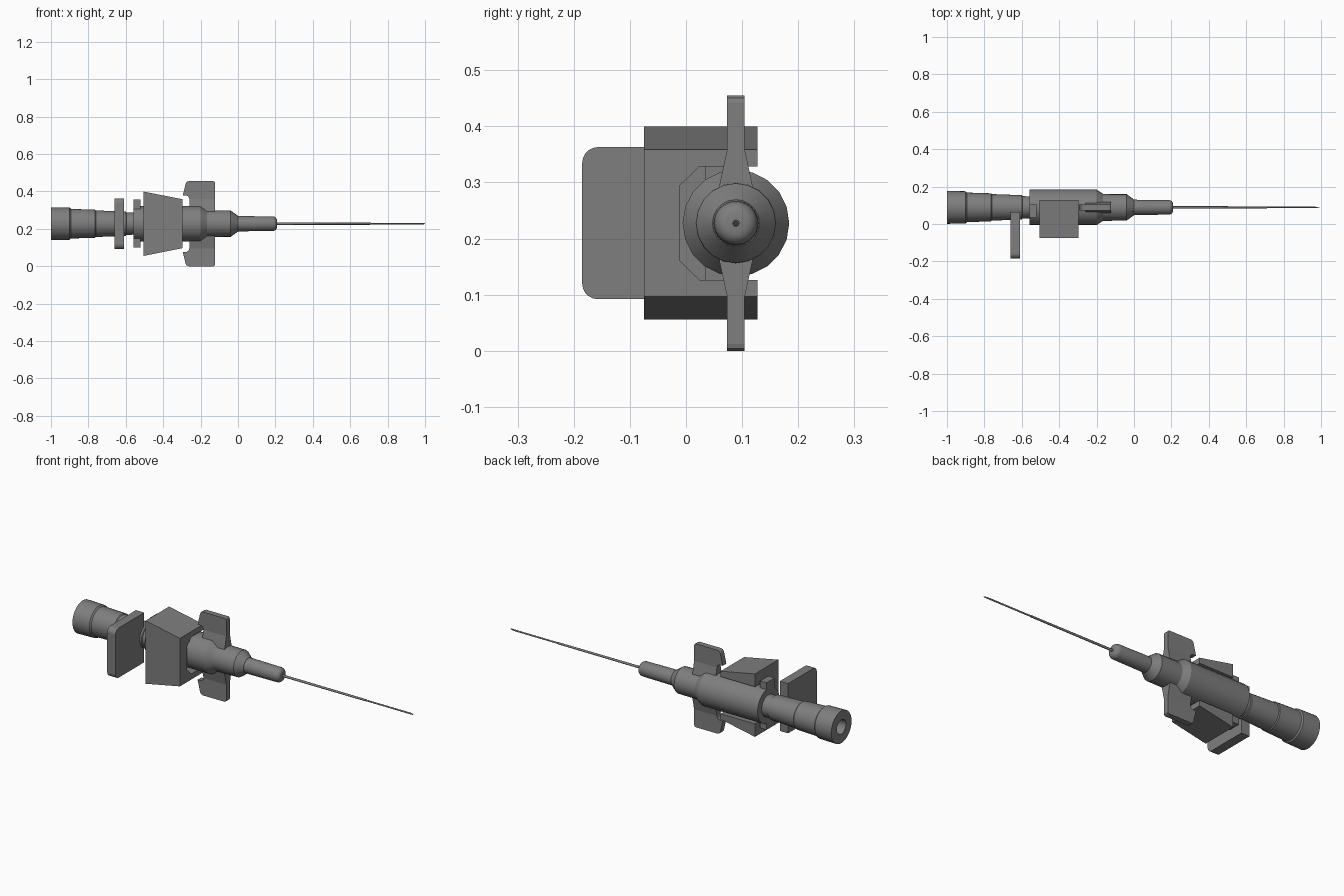
import bpy, bmesh, math

if "Cube" in bpy.data.objects:
    bpy.data.objects.remove(bpy.data.objects["Cube"])

CY, CZ = 0.089, 0.2275   # common axis of all turned parts

dark = bpy.data.materials.new("dark_grey")
dark.diffuse_color = (0.21, 0.21, 0.21, 1)
dark.use_nodes = True
dark.node_tree.nodes["Principled BSDF"].inputs["Base Color"].default_value = dark.diffuse_color


def loft(name, rings, smooth=False):
    """Skin a list of equal-length point rings and cap both ends."""
    bm = bmesh.new()
    rows = [[bm.verts.new(p) for p in ring] for ring in rings]
    n = len(rows[0])
    for a, b in zip(rows, rows[1:]):
        for i in range(n):
            j = (i + 1) % n
            bm.faces.new((a[i], a[j], b[j], b[i]))
    bm.faces.new(rows[0])
    bm.faces.new(rows[-1])
    bmesh.ops.recalc_face_normals(bm, faces=bm.faces)
    me = bpy.data.meshes.new(name)
    bm.to_mesh(me)
    bm.free()
    me.materials.append(dark)
    ob = bpy.data.objects.new(name, me)
    bpy.context.collection.objects.link(ob)
    if smooth:
        me.shade_smooth()
        me.set_sharp_from_angle(angle=math.radians(28))
    return ob


def turned(name, profile, sides):
    """Revolve (x, radius) pairs about the long axis."""
    angs = [2 * math.pi * i / sides for i in range(sides)]
    return loft(name, [[(x, CY + r * math.cos(a), CZ + r * math.sin(a)) for a in angs]
                       for x, r in profile], True)


def prism(name, x0, x1, pts):
    return loft(name, [[(x, y, z) for y, z in pts] for x in (x0, x1)])


# Hollow connector at the back
turned("rear_connector", [(-0.86, 0.036), (-1.0, 0.039), (-1.0, 0.088), (-0.9, 0.086),
                          (-0.893, 0.079), (-0.765, 0.075), (-0.76, 0.071),
                          (-0.6, 0.065), (-0.597, 0.06), (-0.54, 0.058)], 32)

# Main barrel
turned("barrel", [(-0.56, 0.095), (-0.2, 0.095), (-0.165, 0.072),
                  (-0.04, 0.071), (0.0, 0.042)], 20)

# Nose sleeve with rounded tip
nose = [(-0.02, 0.041), (0.185, 0.039)]
nose += [(0.185 + 0.024 * math.sin(a), 0.017 + 0.022 * math.cos(a))
         for a in (math.pi / 8 * k for k in range(1, 5))]
turned("nose_sleeve", nose, 32)

# Cannula and the thinner needle with a slanted cutting tip
turned("cannula", [(0.19, 0.0065), (0.71, 0.0055)], 16)
needle = turned("needle", [(0.69, 0.0042), (0.965, 0.0042), (1.0, 0.0042)], 12)
for v in needle.data.vertices:
    if v.co.x > 0.99:
        v.co.x -= (v.co.y - CY + 0.0042) * 4

# Pair of wings: height above axis, back x, front x, half thickness
wing = [(0.05, -0.26, -0.122, 0.031), (0.07, -0.26, -0.122, 0.029),
        (0.132, -0.26, -0.122, 0.0155), (0.143, -0.264, -0.122, 0.0155),
        (0.150, -0.272, -0.122, 0.0155), (0.151, -0.295, -0.122, 0.0155),
        (0.215, -0.28, -0.122, 0.0155), (0.223, -0.275, -0.124, 0.0155),
        (0.2275, -0.265, -0.132, 0.0155)]
for name, s in (("upper_wing", 1), ("lower_wing", -1)):
    loft(name, [[(a, CY - t, CZ + s * h), (b, CY - t, CZ + s * h),
                 (b, CY + t, CZ + s * h), (a, CY + t, CZ + s * h)]
                for h, a, b, t in wing])


# Tapered clip: U-shaped channel open to the rear
def clip_ring(x, half):
    top = [(-0.075, half), (0.127, half), (0.127, 0.101), (0.024, 0.101), (-0.012, 0.066)]
    pts = top + [(y, -h) for y, h in reversed(top)]
    return [(x, y, CZ + h) for y, h in pts]


loft("clip_block", [clip_ring(-0.505, 0.172), clip_ring(-0.298, 0.131)])

# Upright bar at the barrel's back end
prism("end_bar", -0.56, -0.52, [(0.035, 0.1), (0.105, 0.1), (0.105, 0.357), (0.035, 0.357)])

# Push plate with two rounded outer corners
plate = [(0.063, 0.092), (0.063, 0.363)]
for cz, start in ((0.335, 90), (0.12, 180)):
    for k in range(6):
        a = math.radians(start + 18 * k)
        plate.append((-0.157 + 0.028 * math.cos(a), cz + 0.028 * math.sin(a)))
prism("push_plate", -0.66, -0.61, plate)
